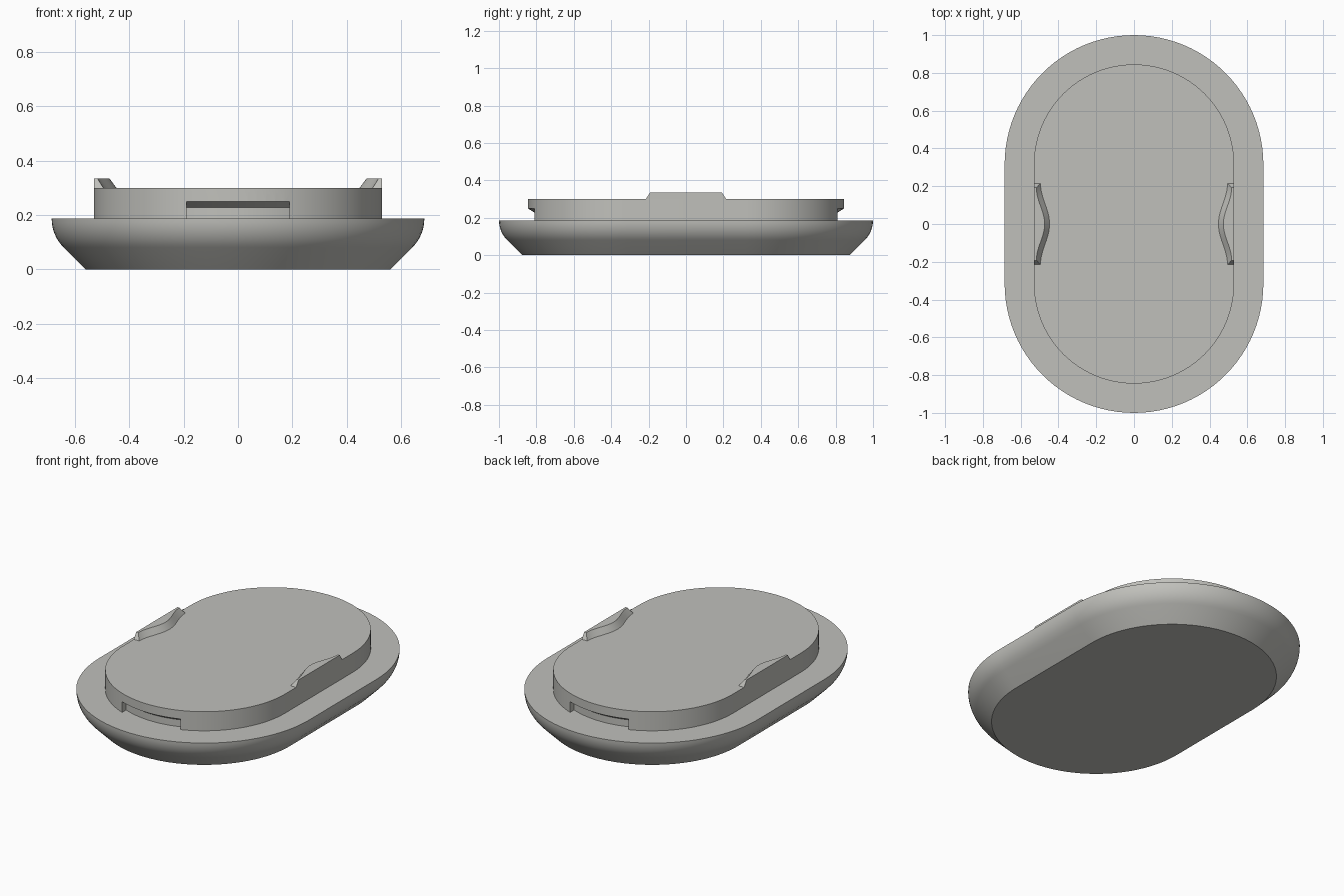
import bpy, bmesh, math

if "Cube" in bpy.data.objects:
    bpy.data.objects.remove(bpy.data.objects["Cube"])

HALF_W, STRAIGHT = 0.685, 0.315   # stadium radius and half straight length
RIM_Z, PLUG_Z, TAB_Z = 0.187, 0.30, 0.335
PLUG_R = 0.53

grey = bpy.data.materials.new("warm_grey")
grey.diffuse_color = (0.53, 0.53, 0.50, 1)
grey.use_nodes = True
grey.node_tree.nodes["Principled BSDF"].inputs["Base Color"].default_value = grey.diffuse_color


def stadium(r, n=48):
    """Outline of a rounded slot of radius r, counter-clockwise."""
    pts = []
    for side, start in ((1, 0), (-1, math.pi)):
        for i in range(n + 1):
            a = start + math.pi * i / n
            pts.append((r * math.cos(a), side * STRAIGHT + r * math.sin(a)))
    return pts


def loft(name, rings):
    """Closed solid skinned through equal-length rings of 3D points."""
    bm = bmesh.new()
    loops = [[bm.verts.new(p) for p in ring] for ring in rings]
    for a, b in zip(loops, loops[1:]):
        for i in range(len(a)):
            j = (i + 1) % len(a)
            bm.faces.new((a[i], a[j], b[j], b[i]))
    bm.faces.new(loops[0][::-1])
    bm.faces.new(loops[-1])
    bmesh.ops.recalc_face_normals(bm, faces=bm.faces)
    me = bpy.data.meshes.new(name)
    bm.to_mesh(me)
    bm.free()
    me.materials.append(grey)
    ob = bpy.data.objects.new(name, me)
    bpy.context.collection.objects.link(ob)
    return ob


def smooth(ob):
    bpy.ops.object.select_all(action='DESELECT')
    ob.select_set(True)
    bpy.context.view_layer.objects.active = ob
    bpy.ops.object.shade_smooth_by_angle(angle=math.radians(30))


def slot_solid(name, profile):
    return loft(name, [[(x, y, z) for x, y in stadium(r)] for r, z in profile])


# Base: 45 degree chamfer flowing into a rounded side
R = 0.15
profile = [(HALF_W - 0.125, 0)]
for i in range(9):
    t = math.radians(45 * (1 - i / 8))
    profile.append((HALF_W - R * (1 - math.cos(t)), RIM_Z - R * math.sin(t)))
smooth(slot_solid("base", profile))

# Raised plug on top of the base
plug = slot_solid("plug", [(PLUG_R, RIM_Z - 0.02), (PLUG_R, PLUG_Z)])

# Curved finger notches with a sloped upper lip at front and back
section = [(0.495, 0.15), (0.495, 0.228), (PLUG_R, 0.25),
           (PLUG_R + 0.05, 0.281), (PLUG_R + 0.05, 0.15)]
for side, label in ((-1, "front"), (1, "back")):
    rings = []
    for i in range(25):
        x = -0.19 + 0.38 * i / 24
        rings.append([(x, side * (STRAIGHT + math.sqrt(r * r - x * x)), z)
                      for r, z in section])
    cutter = loft(label + "_notch_cutter", rings)
    mod = plug.modifiers.new(label + "_notch", 'BOOLEAN')
    mod.operation, mod.solver, mod.object = 'DIFFERENCE', 'EXACT', cutter
    bpy.context.view_layer.objects.active = plug
    bpy.ops.object.modifier_apply(modifier=mod.name)
    bpy.data.objects.remove(cutter)
smooth(plug)


def tab_outline(side, y_end, x_end, x_mid, z, n=24):
    """Straight outer edge and a bell-shaped inner edge."""
    pts = [(side * PLUG_R, -y_end, z), (side * PLUG_R, y_end, z)]
    for i in range(n + 1):
        u = 1 - 2 * i / n
        bell = 0.5 + 0.5 * math.cos(math.pi * u)
        pts.append((side * (x_end + (x_mid - x_end) * bell), u * y_end, z))
    return pts


# Side tabs, flush with the plug sides and tapering upwards
for side, label in ((-1, "left"), (1, "right")):
    smooth(loft(label + "_tab", [
        tab_outline(side, 0.215, 0.495, 0.447, PLUG_Z),
        tab_outline(side, 0.192, 0.517, 0.473, TAB_Z)]))
